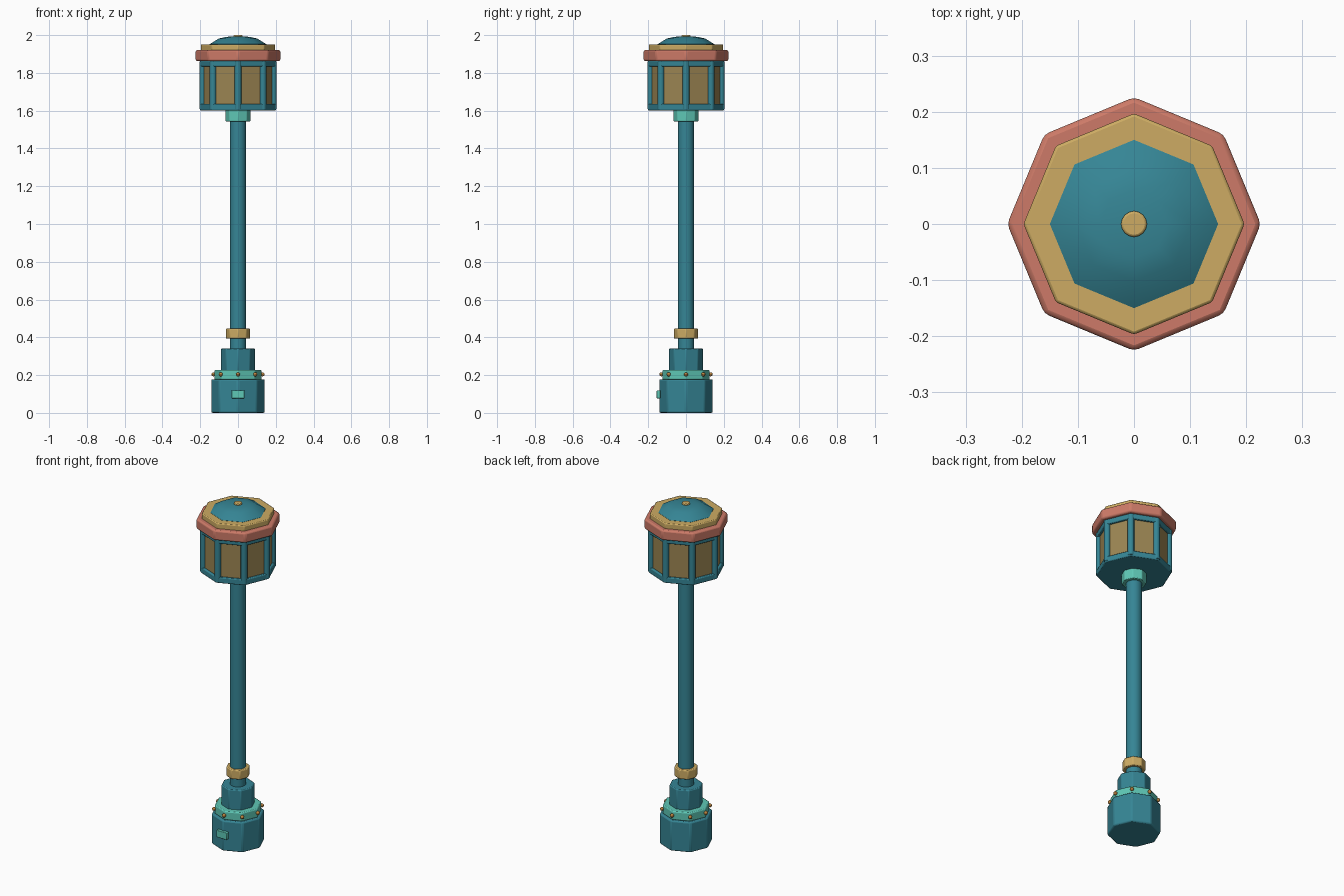
import bpy, math
from math import cos, sin, pi

if "Cube" in bpy.data.objects:
    bpy.data.objects.remove(bpy.data.objects["Cube"])


def mat(name, c):
    m = bpy.data.materials.new(name)
    m.diffuse_color = (*c, 1)
    m.use_nodes = True
    m.node_tree.nodes["Principled BSDF"].inputs["Base Color"].default_value = m.diffuse_color
    return m


TEAL = mat("teal", (0.036, 0.235, 0.3))
CORAL = mat("coral", (0.61, 0.195, 0.138))
GOLD = mat("gold", (0.61, 0.41, 0.125))
MINT = mat("mint", (0.114, 0.578, 0.468))
AMBER = mat("amber_glass", (0.33, 0.235, 0.085))
COPPER = mat("copper", (0.5, 0.23, 0.05))


def finish(o, m, bevel=0.0):
    o.data.materials.append(m)
    if bevel:
        b = o.modifiers.new("bevel", "BEVEL")
        b.width = bevel
        b.segments = 2
        b.limit_method = "ANGLE"
        b.angle_limit = math.radians(30)
    bpy.ops.object.select_all(action="DESELECT")
    o.select_set(True)
    bpy.context.view_layer.objects.active = o
    bpy.ops.object.shade_smooth_by_angle(angle=math.radians(31))
    return o


def prism(name, r, z0, z1, m, bevel=0.004, n=8, x=0, y=0):
    """Upright n-sided prism with corners on the axes."""
    v = [(x + r * cos(2 * pi * i / n), y + r * sin(2 * pi * i / n), z)
         for z in (z0, z1) for i in range(n)]
    f = [tuple(range(n))[::-1], tuple(range(n, 2 * n))]
    f += [(i, (i + 1) % n, n + (i + 1) % n, n + i) for i in range(n)]
    me = bpy.data.meshes.new(name)
    me.from_pydata(v, [], f)
    o = bpy.data.objects.new(name, me)
    bpy.context.collection.objects.link(o)
    return finish(o, m, bevel)


def lathe(name, prof, m, n=8):
    """Closed stack of n-sided rings, flat at both ends."""
    v = [(r * cos(2 * pi * i / n), r * sin(2 * pi * i / n), z)
         for r, z in prof for i in range(n)]
    k = len(prof)
    f = [tuple(range(n))[::-1], tuple(range((k - 1) * n, k * n))]
    f += [(j * n + i, j * n + (i + 1) % n, (j + 1) * n + (i + 1) % n, (j + 1) * n + i)
          for j in range(k - 1) for i in range(n)]
    me = bpy.data.meshes.new(name)
    me.from_pydata(v, [], f)
    o = bpy.data.objects.new(name, me)
    bpy.context.collection.objects.link(o)
    return finish(o, m)


# base and pole
prism("base_block", 0.143, 0, 0.178, TEAL, 0.008)
prism("base_ring", 0.127, 0.176, 0.227, MINT, 0.006)
prism("base_neck", 0.09, 0.22, 0.342, TEAL, 0.005)
prism("pole", 0.043, 0.33, 1.56, TEAL, 0, 16)
prism("pole_ring", 0.064, 0.393, 0.447, GOLD, 0.005)
prism("top_collar", 0.067, 1.543, 1.606, MINT, 0.004)

# rivets around the base ring
for i in range(8):
    a = i * pi / 4
    bpy.ops.mesh.primitive_uv_sphere_add(segments=10, ring_count=6, radius=0.011,
                                         location=(0.13 * cos(a), 0.13 * sin(a), 0.204))
    o = bpy.context.object
    o.name = f"rivet_{i + 1}"
    finish(o, COPPER)

# small plate on the front of the base
bpy.ops.mesh.primitive_cube_add(size=1, location=(0, -0.145, 0.098))
o = bpy.context.object
o.name = "front_plate"
o.scale = (0.068, 0.02, 0.042)
bpy.ops.object.transform_apply(location=False, rotation=False, scale=True)
finish(o, MINT, 0.003)

# lantern
prism("lantern_glass", 0.188, 1.62, 1.85, AMBER, 0)
prism("lantern_floor", 0.203, 1.602, 1.636, TEAL, 0.005)
prism("lantern_top_frame", 0.203, 1.834, 1.866, TEAL, 0.005)
for i in range(8):
    a = i * pi / 4
    prism(f"lantern_post_{i + 1}", 0.018, 1.61, 1.86, TEAL, 0, 12,
          0.187 * cos(a), 0.187 * sin(a))

# roof
prism("roof_rim", 0.226, 1.862, 1.921, CORAL, 0.009)
prism("roof_band", 0.197, 1.915, 1.951, GOLD, 0.005)
lathe("roof_dome", [(0.15, 1.94), (0.15, 1.952), (0.102, 1.982), (0.06, 1.991), (0.015, 1.993)], TEAL)
prism("finial", 0.023, 1.985, 2.0, GOLD, 0.004, 16)
